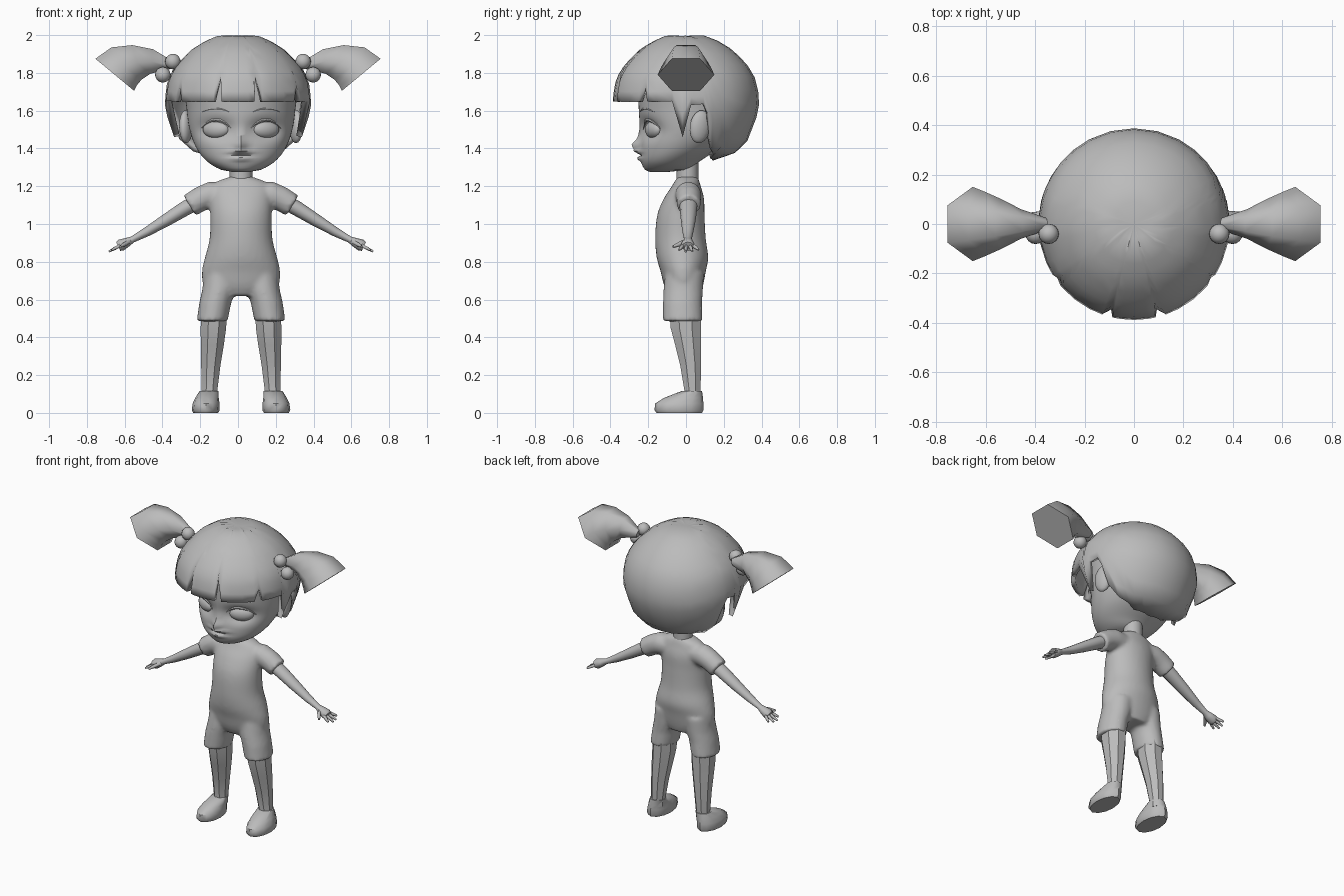
import bpy, bmesh, math
from mathutils import Vector, Matrix

if "Cube" in bpy.data.objects:
    bpy.data.objects.remove(bpy.data.objects["Cube"])

CX = 0.016  # middle of the body, a touch off the hair's middle
GREY = bpy.data.materials.new("plain grey")
GREY.use_nodes = True
GREY.diffuse_color = (0.5, 0.5, 0.5, 1)
GREY.node_tree.nodes["Principled BSDF"].inputs["Base Color"].default_value = (0.5, 0.5, 0.5, 1)


def finish(name, bm, x=0.0, mirror=False, angle=40):
    bmesh.ops.remove_doubles(bm, verts=bm.verts, dist=0.0004)
    bmesh.ops.recalc_face_normals(bm, faces=bm.faces)
    me = bpy.data.meshes.new(name)
    bm.to_mesh(me)
    bm.free()
    ob = bpy.data.objects.new(name, me)
    bpy.context.collection.objects.link(ob)
    me.materials.append(GREY)
    ob.location.x = x
    bpy.ops.object.select_all(action='DESELECT')
    ob.select_set(True)
    bpy.context.view_layer.objects.active = ob
    bpy.ops.object.shade_smooth_by_angle(angle=math.radians(angle))
    if mirror:
        ob.modifiers.new("mirror", 'MIRROR').use_mirror_merge = False
    return ob


def lookup(table, x, smooth=False):
    """Interpolate the rows of a table keyed by its first column."""
    if x <= table[0][0]:
        return table[0][1:]
    for a, b in zip(table, table[1:]):
        if x <= b[0]:
            t = (x - a[0]) / (b[0] - a[0])
            if smooth:
                i = table.index(a)
                p, q = table[max(i - 1, 0)], table[min(i + 2, len(table) - 1)]
                h = b[0] - a[0]
                out = []
                for k in range(1, len(a)):
                    m0 = (b[k] - p[k]) / (b[0] - p[0]) * h
                    m1 = (q[k] - a[k]) / (q[0] - a[0]) * h
                    out.append((2*t**3 - 3*t*t + 1)*a[k] + (t**3 - 2*t*t + t)*m0
                               + (3*t*t - 2*t**3)*b[k] + (t**3 - t*t)*m1)
                return out
            return [a[k] + (b[k] - a[k]) * t for k in range(1, len(a))]
    return table[-1][1:]


def loft(bm, rings, caps=True):
    rows = [[bm.verts.new(p) for p in r] for r in rings]
    n = len(rows[0])
    for a, b in zip(rows, rows[1:]):
        for i in range(n):
            j = (i + 1) % n
            bm.faces.new((a[i], a[j], b[j], b[i]))
    if caps:
        bm.faces.new(rows[0])
        bm.faces.new(rows[-1])


def level(z, cx, rx, yf, yb, n, turn=0.0):
    """Horizontal oval from front yf to back yb."""
    return [Vector((cx + rx * math.sin(a), (yf + yb) / 2 - (yb - yf) / 2 * math.cos(a), z))
            for a in (2 * math.pi * (i + turn) / n for i in range(n))]


def tube(bm, stops, n=10, flat=1.0):
    """Tapered limb through stops of (x, y, z, radius); flat squashes it."""
    pts = [Vector(s[:3]) for s in stops]
    rings = []
    for i, s in enumerate(stops):
        d = (pts[min(i + 1, len(pts) - 1)] - pts[max(i - 1, 0)]).normalized()
        u = Vector((0, 1, 0)) if abs(d.y) < 0.8 else Vector((1, 0, 0))
        u = (u - d * u.dot(d)).normalized()
        v = d.cross(u)
        rings.append([pts[i] + s[3] * (u * math.cos(a) + v * flat * math.sin(a))
                      for a in (2 * math.pi * k / n for k in range(n))])
    loft(bm, rings)


def ball(bm, at, size, turn=(0, 0, 0), seg=16):
    m = Matrix.Translation(at)
    for axis, ang in zip("XYZ", turn):
        m = m @ Matrix.Rotation(ang, 4, axis)
    bmesh.ops.create_uvsphere(bm, u_segments=seg, v_segments=seg // 2 + 2, radius=1,
                              matrix=m @ Matrix.Diagonal((*size, 1)))


# Head: oval levels (height, half width, front, back) pushed into a face
SKULL = [(1.275, .04, -.19, -.10), (1.285, .10, -.215, .0), (1.33, .178, -.238, .07),
         (1.4, .235, -.242, .17), (1.5, .272, -.245, .26), (1.6, .287, -.25, .30),
         (1.72, .295, -.25, .31), (1.85, .25, -.22, .25), (1.94, .06, -.06, .06)]


def bump(x, z, cx, cz, sx, sz):
    return math.exp(-((x - cx) / sx) ** 2 - ((z - cz) / sz) ** 2)


def face_push(x, z):
    x = abs(x)
    socket = min(1.0, 1.6 * bump(x, z, .132, 1.5, .085, .052))
    return (.04 * bump(x, z, 0, 1.415, .026, .028) + .012 * bump(x, z, 0, 1.46, .018, .05)
            + .022 * bump(x, z, 0, 1.383, .055, .012) + .02 * bump(x, z, 0, 1.347, .045, .012)
            - .01 * bump(x, z, 0, 1.366, .07, .007) - .03 * socket)


def face_y(x, z):
    rx, yf, yb = lookup(SKULL, z, True)
    return (yf + yb) / 2 - (yb - yf) / 2 * math.sqrt(max(0, 1 - (x / rx) ** 2)) - face_push(x, z)


bm = bmesh.new()
rings = []
for k in range(61):
    z = 1.275 + .665 * k / 60
    ring = level(z, 0, *lookup(SKULL, z, True), 64)
    for p in ring:
        if p.y < -.05:
            p.y -= face_push(p.x, z)
    rings.append(ring)
loft(bm, rings)
finish("head", bm, CX, angle=60)

# Eyes, lids and brows
bm = bmesh.new()
ball(bm, (.132, -.172, 1.5), (.076, .036, .046), (0, 0, .45), 20)
finish("eyes", bm, CX, True)


def face_strip(name, rule, radius, lift):
    bm = bmesh.new()
    stops = []
    for k in range(9):
        t = k / 4 - 1
        x, z = rule(t)
        stops.append((x, face_y(x, z) - lift, z, radius * (1.1 - t * t)))
    tube(bm, stops, 6)
    finish(name, bm, CX, True)


face_strip("upper_lids", lambda t: (.132 + .083 * t, 1.502 + .05 * (1 - t * t)), .008, .004)
face_strip("eyebrows", lambda t: (.135 + .075 * t, 1.592 + .018 * (1 - t * t)), .005, 0)

# Ears
bm = bmesh.new()
ball(bm, (.292, .075, 1.515), (.032, .058, .088), (-.15, 0, .35))
finish("ears", bm, CX, True)

# Hair: dome profile (radius, height) with a jagged hem (angle from front, height)
DOME = [(0, 1.99), (.1, 2.0), (.18, 1.965), (.25, 1.92), (.3, 1.87), (.35, 1.81), (.378, 1.74),
        (.388, 1.65), (.385, 1.6), (.335, 1.45), (.27, 1.38), (.14, 1.335)]
HEM = [(0, 1.65), (13, 1.65), (15, 1.79), (19.5, 1.65), (50, 1.65), (55, 1.73), (58, 1.65), (79, 1.65),
       (87, 1.46), (94, 1.63), (104, 1.635), (108, 1.58), (112, 1.45), (120, 1.385), (140, 1.345), (180, 1.335)]


def dome_step(z):
    for i in range(1, len(DOME) - 1):
        if z >= DOME[i + 1][1]:
            return i + (DOME[i][1] - z) / (DOME[i][1] - DOME[i + 1][1])
    return len(DOME) - 1


steps = [(i, *p) for i, p in enumerate(DOME)]
half = sorted({h[0] for h in HEM} | {8, 28, 39, 66, 130, 152, 166})
angles = half + [360 - a for a in reversed(half) if 0 < a < 180]
bm = bmesh.new()
columns = []
for a in angles:
    end = dome_step(lookup(HEM, min(a, 360 - a))[0])
    s, c = math.sin(math.radians(a)), -math.cos(math.radians(a))
    columns.append([(r * s, r * c, z) for r, z in (lookup(steps, end * k / 12) for k in range(13))])
loft(bm, [[col[k] for col in columns] for k in range(13)], caps=False)
hair = finish("hair", bm, angle=50)
shell = hair.modifiers.new("thickness", 'SOLIDIFY')
shell.thickness, shell.offset = .03, -1

# Pigtails: six-sided horns between an upper and a lower edge (x, z, x, z, half width)
bm = bmesh.new()
rings = []
for xa, za, xb, zb, w in [(.35, 1.865, .36, 1.82, .025), (.45, 1.925, .465, 1.795, .06),
                          (.56, 1.947, .51, 1.765, .1), (.67, 1.935, .535, 1.735, .13),
                          (.755, 1.875, .55, 1.705, .15)]:
    xm, zm = (xa + xb) / 2, (za + zb) / 2
    rings.append([(xa, -w / 2, za), (xa, w / 2, za), (xm, w, zm),
                  (xb, w / 2, zb), (xb, -w / 2, zb), (xm, -w, zm)])
loft(bm, rings)
finish("pigtails", bm, 0, True, 62)

bm = bmesh.new()
ball(bm, (.345, -.04, 1.86), (.041,) * 3)
ball(bm, (.398, -.04, 1.79), (.041,) * 3)
finish("hair_beads", bm, 0, True)

# Clothes: trunk, sleeves and shorts fused into one soft garment
TRUNK = [(.62, .13, -.09, .075), (.67, .195, -.115, .09), (.75, .207, -.135, .105), (.82, .192, -.155, .118),
         (.92, .167, -.163, .105), (1.05, .163, -.152, .098), (1.14, .165, -.115, .095),
         (1.2, .155, -.075, .078), (1.235, .11, -.055, .068), (1.25, .06, -.045, .06)]
bm = bmesh.new()
loft(bm, [level(z, 0, *lookup(TRUNK, z, True), 32) for z in (.62 + .021 * k for k in range(31))])
for s in (1, -1):
    tube(bm, [(s * .08, .01, 1.155, .065), (s * .16, .012, 1.155, .07), (s * .21, .014, 1.135, .066),
              (s * .272, .015, 1.097, .063)], 20)
    loft(bm, [level(z, s * cx, rx, yf, yb, 24) for z, cx, rx, yf, yb in
              [(.485, .153, .082, -.122, .088), (.58, .137, .085, -.122, .085),
               (.65, .118, .088, -.12, .09), (.74, .105, .09, -.11, .095)]])
clothes = finish("clothes", bm, CX, angle=70)
fuse = clothes.modifiers.new("fuse", 'REMESH')
fuse.mode, fuse.voxel_size, fuse.use_smooth_shade = 'VOXEL', .012, True
soft = clothes.modifiers.new("soften", 'SMOOTH')
soft.factor, soft.iterations = .5, 5

# Neck
bm = bmesh.new()
loft(bm, [level(z, 0, .06, -.05, .065, 16) for z in (1.2, 1.36)])
finish("neck", bm, CX)

# Arms and hands
bm = bmesh.new()
tube(bm, [(.22, .013, 1.125, .048), (.3, .013, 1.08, .046), (.4, .012, 1.018, .039), (.5, .01, .958, .029),
          (.575, .01, .918, .02), (.6, .01, .905, .028), (.635, .01, .888, .037), (.65, .01, .881, .03)], 12, .85)
for y, spread, reach in [(-.016, -.036, .685), (.002, -.002, .7), (.02, .033, .697), (.036, .066, .68)]:
    mid, drop = (.635 + reach) / 2, .888 - (reach - .635) * .52
    tube(bm, [(.635, y, .888, .010), (mid, (y + spread) / 2, (.888 + drop) / 2, .010), (reach, spread, drop, .006)], 6)
tube(bm, [(.59, -.005, .908, .012), (.618, -.038, .892, .012), (.638, -.068, .88, .007)], 6)
finish("arms", bm, CX, True, 60)

# Legs: eight flat sides
bm = bmesh.new()
loft(bm, [level(z, cx, rx, yf, yb, 8, .5) for z, cx, rx, yf, yb in
          [(.07, .168, .045, -.02, .08), (.12, .167, .045, -.012, .08), (.25, .16, .055, -.035, .085),
           (.36, .152, .066, -.063, .085), (.45, .146, .073, -.088, .085), (.56, .143, .073, -.095, .085)]])
finish("legs", bm, CX, True, 30)

# Shoes
bm = bmesh.new()
loft(bm, [level(z, cx, rx, yf, yb, 12) for z, cx, rx, yf, yb in
          [(0, .187, .066, -.157, .085), (.015, .187, .074, -.167, .092), (.05, .185, .071, -.163, .092),
           (.08, .18, .062, -.115, .09), (.115, .17, .05, -.025, .085)]])
finish("shoes", bm, CX, True, 45)
